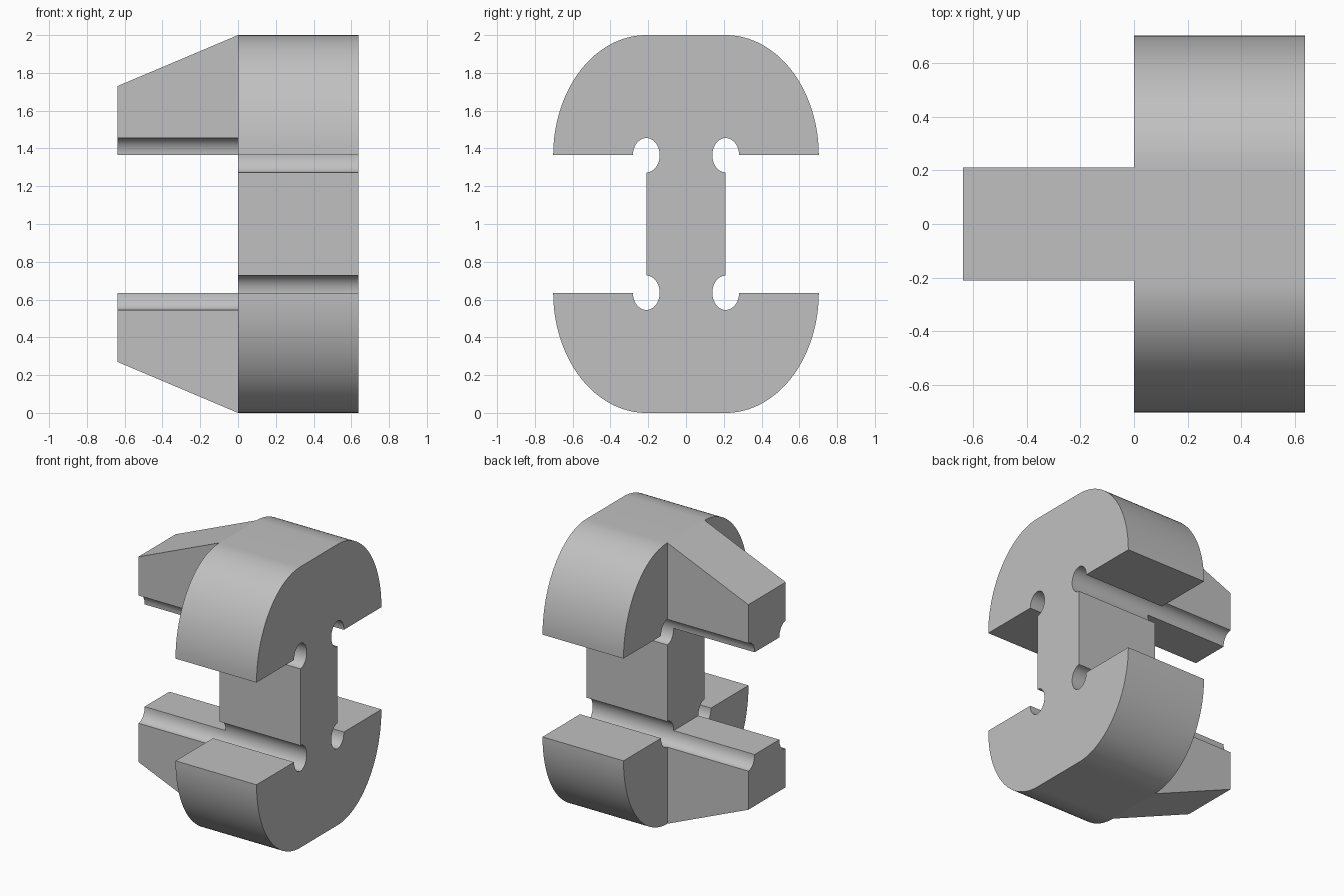
import bpy, bmesh
from math import sin, cos, radians

cube = bpy.data.objects.get("Cube")
if cube:
    bpy.data.objects.remove(cube)

SHELF = 0.364            # shelf height above the middle plane
WEB = 0.21               # half width of the web and arms
LENGTH = 0.638           # length of the body and of each arm
NOTCH_Y, NOTCH_Z = 0.071, 0.091

grey = bpy.data.materials.new("plain grey")
grey.use_nodes = True
colour = (0.53, 0.53, 0.53, 1)
grey.diffuse_color = colour
grey.node_tree.nodes["Principled BSDF"].inputs["Base Color"].default_value = colour


def arc(ry, rz, start, end, steps):
    """Elliptical arc round the notch centre, as (y, z) points."""
    angles = [radians(start + (end - start) * i / steps) for i in range(steps + 1)]
    return [(WEB + ry * cos(a), SHELF + rz * sin(a)) for a in angles]


def loft(name, section_a, section_b):
    """Closed solid between two matching loops of points."""
    bm = bmesh.new()
    a = [bm.verts.new(p) for p in section_a]
    b = [bm.verts.new(p) for p in section_b]
    bm.faces.new(a)
    bm.faces.new(b[::-1])
    for i in range(len(a)):
        j = (i + 1) % len(a)
        bm.faces.new((a[j], a[i], b[i], b[j]))
    bmesh.ops.recalc_face_normals(bm, faces=bm.faces)
    mesh = bpy.data.meshes.new(name)
    bm.to_mesh(mesh)
    bm.free()
    obj = bpy.data.objects.new(name, mesh)
    bpy.context.collection.objects.link(obj)
    mesh.materials.append(grey)
    bpy.ops.object.select_all(action='DESELECT')
    obj.select_set(True)
    bpy.context.view_layer.objects.active = obj
    bpy.ops.object.shade_smooth_by_angle(angle=radians(30))
    return obj


# Body: round notch, shelf and domed shoulder, mirrored into four quarters
quarter = arc(NOTCH_Y, NOTCH_Z, 270, 0, 30) + arc(0.493, 1 - SHELF, 0, 90, 32)
upper = quarter + [(-y, z) for y, z in reversed(quarter)]
outline = upper + [(-y, -z) for y, z in upper]
loft("body",
     [(0, y, 1 + z) for y, z in outline],
     [(LENGTH, y, 1 + z) for y, z in outline])

# Arms: tapered bars with a quarter-round groove along each inner edge
groove = arc(NOTCH_Y, NOTCH_Z, 180, 90, 10)
inner = [(-y, z) for y, z in reversed(groove)] + groove


def arm_section(x, height, side):
    points = inner + [(WEB, height), (-WEB, height)]
    return [(x, y, 1 + side * z) for y, z in points]


for name, side in (("upper_arm", 1), ("lower_arm", -1)):
    loft(name, arm_section(0, 1, side), arm_section(-LENGTH, 0.73, side))
